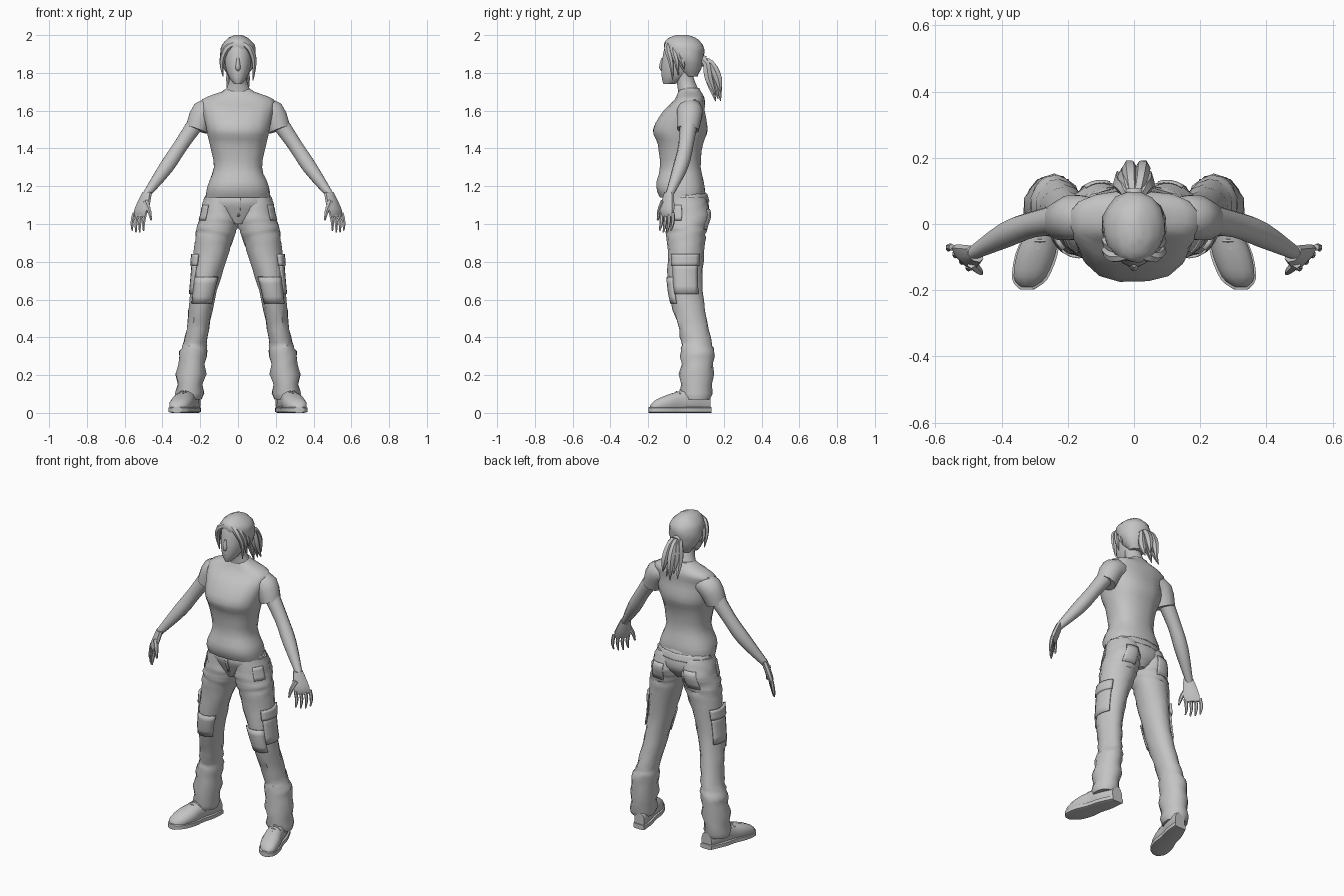
import bpy, bmesh, math, random
from mathutils import Vector

random.seed(4)
X, Y, Z = Vector((1, 0, 0)), Vector((0, 1, 0)), Vector((0, 0, 1))

old = bpy.data.objects.get("Cube")
if old:
    bpy.data.objects.remove(old, do_unlink=True)

grey = bpy.data.materials.new("plain grey")
grey.use_nodes = True
colour = (0.55, 0.55, 0.55, 1)
grey.diffuse_color = colour
grey.node_tree.nodes["Principled BSDF"].inputs["Base Color"].default_value = colour


def finish(name, bm, mirror=False, thickness=0):
    bmesh.ops.recalc_face_normals(bm, faces=bm.faces)
    mesh = bpy.data.meshes.new(name)
    bm.to_mesh(mesh)
    bm.free()
    mesh.materials.append(grey)
    part = bpy.data.objects.new(name, mesh)
    bpy.context.collection.objects.link(part)
    bpy.ops.object.select_all(action='DESELECT')
    part.select_set(True)
    bpy.context.view_layer.objects.active = part
    bpy.ops.object.shade_smooth_by_angle(angle=math.radians(42))
    if thickness:
        solid = part.modifiers.new("thickness", 'SOLIDIFY')
        solid.thickness, solid.offset = thickness, 0
    if mirror:
        part.modifiers.new("mirror", 'MIRROR')


def refine(keys, steps=3):
    """Smooth in-between rings through a few key rings."""
    keys = [Vector(key) for key in keys]
    result = []
    for i in range(len(keys) - 1):
        before, a, b = keys[max(i - 1, 0)], keys[i], keys[i + 1]
        after = keys[min(i + 2, len(keys) - 1)]
        for step in range(steps):
            t = step / steps
            leave, arrive = (b - before) / 2, (after - a) / 2
            bend = (a - b) * 2 + leave + arrive
            curve = (b - a) * 3 - leave * 2 - arrive
            result.append(a + (leave + (curve + bend * t) * t) * t)
    return result + [keys[-1]]


def power(value, squareness):
    return math.copysign(abs(value) ** (2 / squareness), value)


def loft(name, rings, sides=12, axes=None, ref=Y, squareness=2, jitter=0, mirror=False):
    """Skin over rings of x, y, z, u radius, v radius; follows the path without axes."""
    bm = bmesh.new()
    loops = []
    centres = [Vector(ring[:3]) for ring in rings]
    for i, ring in enumerate(rings):
        if axes:
            u, v = axes
        else:
            along = centres[min(i + 1, len(rings) - 1)] - centres[max(i - 1, 0)]
            u = along.cross(ref).normalized()
            v = u.cross(along).normalized()
        loop = []
        for k in range(sides):
            angle = math.tau * (k + 0.5) / sides
            noise = random.uniform(-jitter, jitter)
            loop.append(bm.verts.new(
                centres[i] + u * power(math.cos(angle), squareness) * (ring[3] + noise)
                + v * power(math.sin(angle), squareness) * (ring[4] + noise)))
        loops.append(loop)
    for a, b in zip(loops, loops[1:]):
        for k in range(sides):
            bm.faces.new((a[k], a[k - 1], b[k - 1], b[k]))
    bm.faces.new(loops[0])
    bm.faces.new(loops[-1])
    finish(name, bm, mirror)


def column(name, profile, **options):
    """Upright central part from z, y, half width, half depth."""
    rings = refine([(0, y, z, wide, deep) for z, y, wide, deep in profile])
    loft(name, rings, sides=16, axes=(X, Y), **options)
    return rings


def tube(name, path, **options):
    """Round limb or strand from x, y, z, radius."""
    loft(name, refine([(x, y, z, r, r) for x, y, z, r in path]), **options)


def patch(name, rings, low, high, start, end, lift=0.004, mirror=True):
    """Cloth piece wrapped round part of an upright loft, angles in degrees."""
    bm = bmesh.new()
    rows = []
    for i in range(5):
        z = low + (high - low) * i / 4
        a, b = next((a, b) for a, b in zip(rings, rings[1:]) if b[2] <= z <= a[2])
        ring = a.lerp(b, (a[2] - z) / (a[2] - b[2]))
        row = []
        for k in range(7):
            angle = math.radians(start + (end - start) * k / 6)
            row.append(bm.verts.new((ring[0] + (ring[3] + lift) * math.cos(angle),
                                     ring[1] + (ring[4] + lift) * math.sin(angle), z)))
        rows.append(row)
    for a, b in zip(rows, rows[1:]):
        for k in range(6):
            bm.faces.new((a[k], a[k + 1], b[k + 1], b[k]))
    finish(name, bm, mirror, thickness=lift * 2)


# Shirt
column("shirt", [(1.14, -.02, .17, .12), (1.2, -.03, .165, .13), (1.3, -.03, .13, .11),
                 (1.42, -.03, .15, .12), (1.5, -.03, .17, .147), (1.6, -.01, .19, .11),
                 (1.66, .02, .19, .08), (1.7, .02, .09, .06), (1.72, .02, .06, .05)],
       squareness=2.4, jitter=.002)
tube("sleeves", [(.12, .02, 1.6, .06), (.18, .02, 1.59, .07), (.22, .01, 1.5, .06)], mirror=True)

# Arms and hands
tube("arms", [(.19, .02, 1.58, .05), (.3, 0, 1.42, .04), (.38, -.03, 1.3, .04),
              (.49, -.09, 1.15, .02)], sides=10, mirror=True)
across = (X + Y).normalized()
loft("palms", refine([(.48, -.09, 1.17, .03, .02), (.51, -.1, 1.08, .05, .02),
                      (.52, -.1, 1.04, .04, .01)]),
     sides=8, axes=(across, across.cross(Z)), mirror=True)
for i, finger in enumerate(("little", "ring", "middle", "index")):
    spread = i - 1.5
    reach = .02 * spread
    tube(finger + "_fingers", [(.52 - reach, -.1 - reach, 1.06, .01),
                               (.53 - reach, -.1 - reach, 1.01, .01),
                               (.53 - reach, -.11 - reach, .95 + .01 * abs(spread), .004)],
         sides=6, mirror=True)
tube("thumbs", [(.49, -.12, 1.12, .015), (.47, -.14, 1.07, .012), (.46, -.15, 1.02, .005)],
     sides=6, mirror=True)

# Trousers: the legs splay outward, with bunched folds at the cuffs
hips = column("trouser_hips", [(1.18, 0, .15, .1), (1.12, 0, .18, .12), (1.06, .01, .16, .11),
                               (1, 0, .04, .08)])
legs = refine([(.09, 0, 1.14, .09, .1), (.1, .01, 1.05, .1, .12), (.11, 0, .98, .11, .11),
               (.13, 0, .9, .1, .1), (.18, 0, .65, .07, .09), (.22, .05, .4, .06, .08),
               (.24, .06, .3, .075, .09), (.26, .05, .07, .07, .08)], steps=5)
for i, ring in enumerate(legs):
    if ring[2] < .3:
        fold = .006 * (-1) ** i
        ring[3] += fold
        ring[4] += fold
loft("trouser_legs", legs, sides=14, axes=(X, Y), jitter=.005, mirror=True)
patch("waistband", hips, 1.12, 1.16, 0, 180, lift=.002, mirror=False)
patch("fly", hips, 1.04, 1.14, -92, -86, lift=.002, mirror=False)
patch("knee_patches", legs, .58, .72, -138, -42)
patch("cargo_pockets", legs, .63, .8, -42, 42)
patch("cargo_flaps", legs, .78, .84, -46, 44, lift=.007)
patch("hip_pockets", legs, 1.02, 1.1, -50, -15, lift=.002)
patch("back_pockets", legs, .97, 1.08, 60, 105, lift=.002)


# Shoes: the feet turn outward toward the toes
def foot_x(y):
    return .27 - .28 * y


shoe = refine([(.13, .035, .05), (.05, .05, .07), (-.02, .05, .06),
               (-.09, .06, .05), (-.16, .05, .035), (-.19, .02, .02)])
loft("shoe_uppers", [(foot_x(y), y, tall, wide, tall) for y, wide, tall in shoe],
     axes=(X, Z), squareness=2.4, mirror=True)
sole = .016
loft("shoe_soles", [(foot_x(y), y * 1.04, sole, wide * 1.1, sole) for y, wide, tall in shoe],
     sides=8, axes=(X, Z), squareness=5, mirror=True)
for i in range(4):
    y, z = -.03 - .02 * i, .12 - .01 * i
    x, half = foot_x(y), .04
    tube("laces_" + str(i + 1), [(x - half, y, z - .02, .005), (x, y, z, .006),
                                 (x + half, y, z - .02, .005)], sides=5, mirror=True)

# Neck, head and face
column("neck", [(1.68, .02, .08, .06), (1.75, 0, .05, .05), (1.81, -.02, .05, .05)])
column("head", [(1.74, -.09, .02, .03), (1.78, -.06, .05, .07), (1.85, -.04, .07, .09),
                (1.95, -.02, .07, .09), (1.98, -.02, .04, .05)])
column("nose", [(1.88, -.12, .007, .01), (1.83, -.125, .014, .018), (1.81, -.12, .01, .01)])
column("lips", [(1.78, -.11, .01, .01), (1.79, -.12, .02, .01), (1.8, -.12, .01, .01)])

# Hair cap
column("hair", [(1.78, .03, .05, .03), (1.85, .01, .09, .08), (1.93, -.01, .095, .105),
                (1.98, -.02, .06, .08), (2, -.02, .02, .03)], jitter=.004)

# Locks falling either side of the face
for sign, side in ((-1, "right"), (1, "left")):
    for i in range(3):
        back = .03 * i
        tube(side + "_lock_" + str(i + 1),
             [(sign * .01, back - .09, 1.96, .015), (sign * .06, back - .1, 1.93, .017),
              (sign * .085, back - .08, 1.86, .014),
              (sign * .08, back - .07, 1.77 + back - .01 * sign, .002)], sides=6, ref=X + Y)

# Ponytail
tube("hair_tie", [(0, .07, 1.87, .03), (0, .1, 1.86, .03)], ref=X)
for i in range(7):
    side = (i - 3) / 3
    back = .025 * (i % 3 - 1)
    tip = 1.65 + random.uniform(-.03, .05)
    tube("ponytail_strand_" + str(i + 1),
         [(side * .01, .08, 1.87, .015), (side * .03, .12 + back / 2, 1.85, .02),
          (side * .04, .145 + back, 1.77, .023), (side * .05, .17 + back / 2, tip, .003)],
         sides=6, ref=X)
